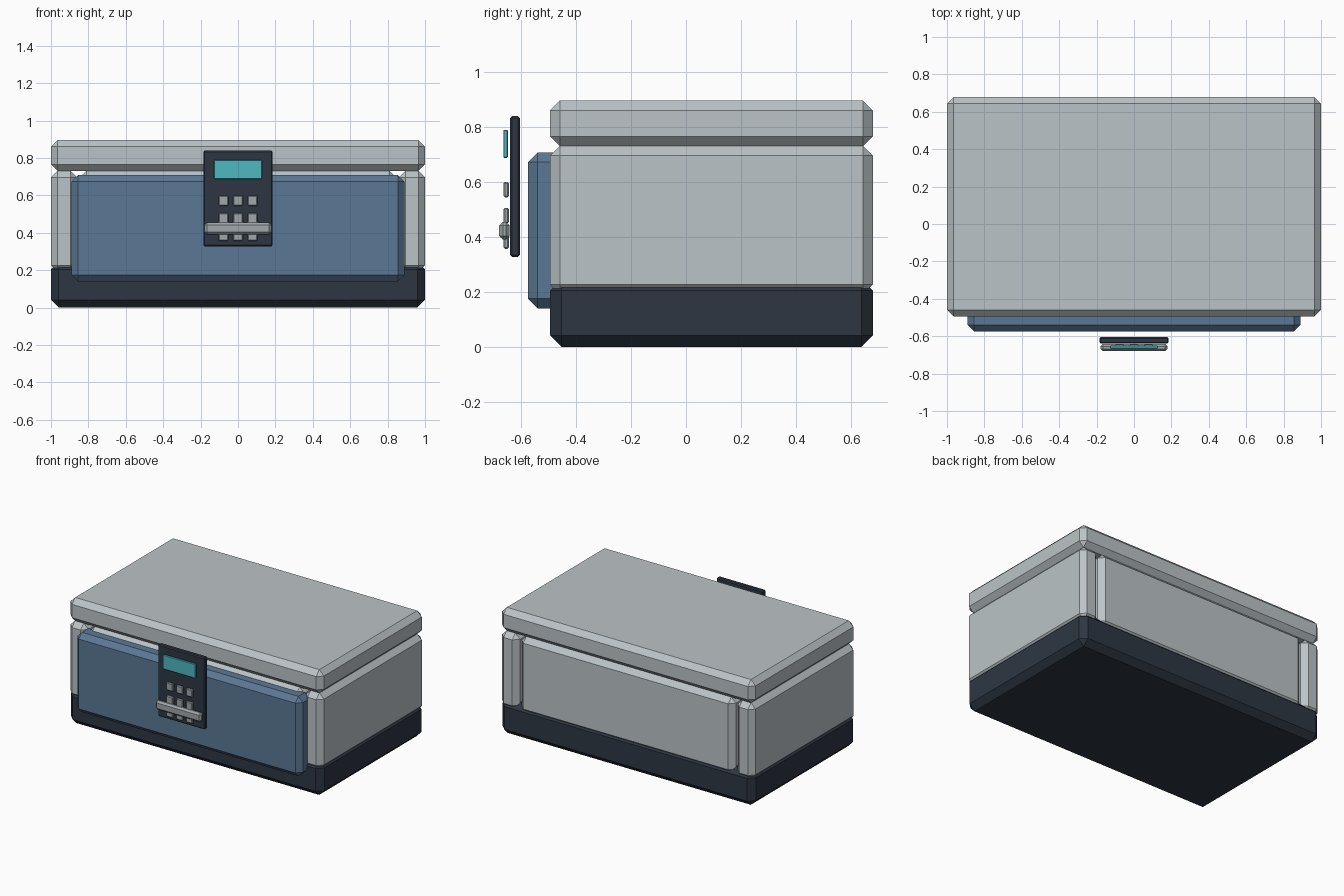
import bpy, bmesh

if "Cube" in bpy.data.objects:
    bpy.data.objects.remove(bpy.data.objects["Cube"])


def material(name, rgb):
    m = bpy.data.materials.new(name)
    m.diffuse_color = (*rgb, 1)
    m.use_nodes = True
    m.node_tree.nodes["Principled BSDF"].inputs["Base Color"].default_value = m.diffuse_color
    return m


LIGHT = material("light_grey", (0.50, 0.55, 0.57))
DARK = material("dark_slate", (0.026, 0.037, 0.055))
BLUE = material("steel_blue", (0.105, 0.19, 0.30))
TEAL = material("teal", (0.075, 0.48, 0.53))
KEY = material("key_grey", (0.35, 0.39, 0.41))


def box(name, x, y, z, chamfer, mat):
    """Chamfered box given by (min, max) on each axis."""
    bm = bmesh.new()
    bmesh.ops.create_cube(bm, size=1)
    for v in bm.verts:
        for i, (lo, hi) in enumerate((x, y, z)):
            v.co[i] = lo if v.co[i] < 0 else hi
    bmesh.ops.bevel(bm, geom=bm.edges[:], offset=chamfer, segments=1,
                    affect='EDGES', clamp_overlap=True)
    mesh = bpy.data.meshes.new(name)
    bm.to_mesh(mesh)
    bm.free()
    mesh.materials.append(mat)
    ob = bpy.data.objects.new(name, mesh)
    bpy.context.collection.objects.link(ob)
    return ob


FRONT, BACK = -0.495, 0.68
WALL_Z = (0.19, 0.732)

# Base tray and lid
box("base", (-1, 1), (FRONT, BACK), (0, 0.245), 0.041, DARK)
box("lid", (-1, 1), (FRONT, BACK), (0.73, 0.897), 0.036, LIGHT)

# Four wall panels
box("right_wall", (0.86, 1), (FRONT, BACK), WALL_Z, 0.036, LIGHT)
box("left_wall", (-1, -0.86), (FRONT, BACK), WALL_Z, 0.036, LIGHT)
box("back_wall", (-0.845, 0.845), (BACK - 0.14, BACK), WALL_Z, 0.036, LIGHT)
box("front_wall", (-0.845, 0.845), (FRONT, FRONT + 0.14), WALL_Z, 0.036, LIGHT)

# Door panel on the front
box("front_door", (-0.89, 0.89), (-0.575, -0.43), (0.14, 0.708), 0.035, BLUE)

# Lock unit: plate, screen, keys and handle
box("keypad_plate", (-0.185, 0.185), (-0.64, -0.605), (0.327, 0.84), 0.007, DARK)
box("screen", (-0.128, 0.128), (-0.665, -0.649), (0.688, 0.79), 0.003, TEAL)
for row in range(3):
    for col in range(3):
        cx, cz = (col - 1) * 0.078, 0.572 - row * 0.094
        box(f"key_{row + 1}_{col + 1}", (cx - 0.026, cx + 0.026),
            (-0.664, -0.645), (cz - 0.028, cz + 0.028), 0.005, KEY)
box("handle", (-0.18, 0.18), (-0.68, -0.642), (0.39, 0.455), 0.013, KEY)
